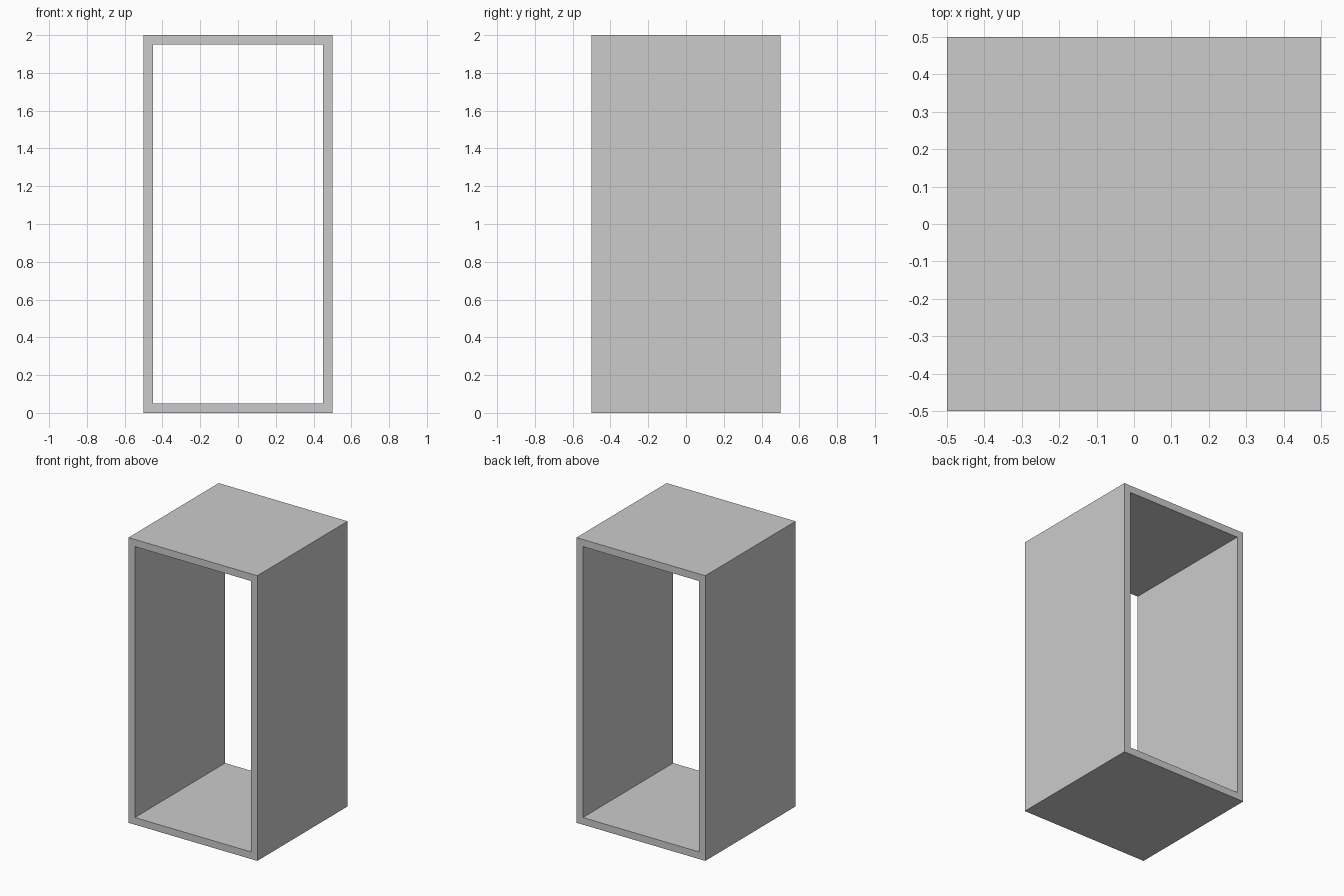
import bpy
import bmesh

if "Cube" in bpy.data.objects:
    bpy.data.objects.remove(bpy.data.objects["Cube"])

WIDTH, DEPTH, HEIGHT, WALL = 1.0, 1.0, 2.0, 0.05


def rectangle(bm, inset, y):
    """Rectangular loop in the xz plane, shrunk by inset."""
    x, lo, hi = WIDTH / 2 - inset, inset, HEIGHT - inset
    return [bm.verts.new((px, y, pz))
            for px, pz in ((-x, lo), (x, lo), (x, hi), (-x, hi))]


def bridge(bm, a, b):
    """Join two matching loops with quads."""
    n = len(a)
    for i in range(n):
        j = (i + 1) % n
        bm.faces.new((a[i], a[j], b[j], b[i]))


# Rectangular tube, open at front and back
bm = bmesh.new()
loops = [rectangle(bm, 0, -DEPTH / 2), rectangle(bm, 0, DEPTH / 2),
         rectangle(bm, WALL, DEPTH / 2), rectangle(bm, WALL, -DEPTH / 2)]
for k in range(4):
    bridge(bm, loops[k], loops[(k + 1) % 4])
bmesh.ops.recalc_face_normals(bm, faces=bm.faces)

mesh = bpy.data.meshes.new("open_box_frame")
bm.to_mesh(mesh)
bm.free()
bpy.context.collection.objects.link(bpy.data.objects.new("open_box_frame", mesh))
